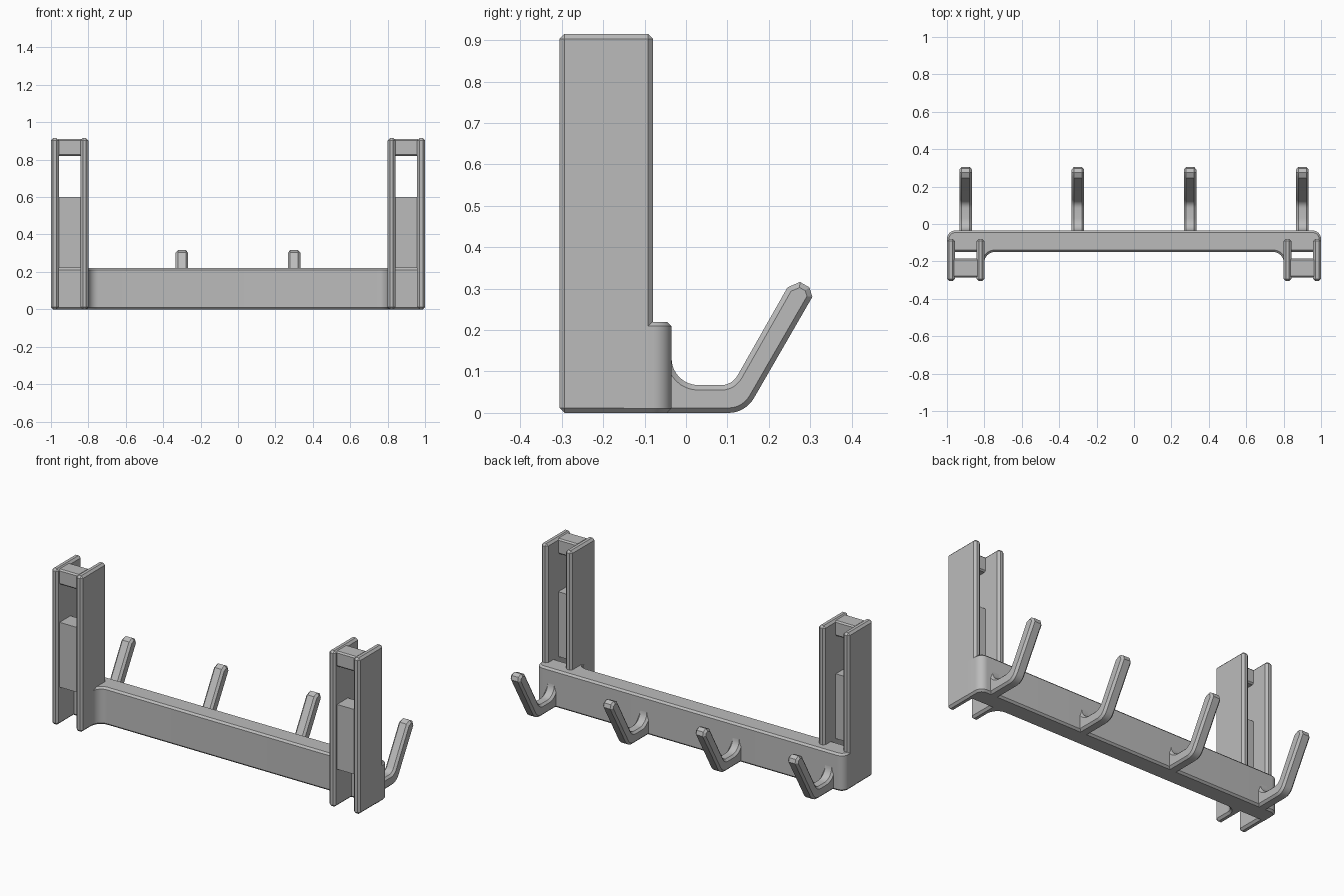
import bpy, bmesh, math
from mathutils import Vector

default = bpy.data.objects.get("Cube")
if default:
    bpy.data.objects.remove(default, do_unlink=True)

GREY = (0.5, 0.5, 0.5, 1)
plastic = bpy.data.materials.new("grey plastic")
plastic.use_nodes = True
plastic.diffuse_color = GREY
plastic.node_tree.nodes["Principled BSDF"].inputs["Base Color"].default_value = GREY
CHAMFER = 0.012


def finish(name, bm):
    bmesh.ops.recalc_face_normals(bm, faces=bm.faces)
    mesh = bpy.data.meshes.new(name)
    bm.to_mesh(mesh)
    bm.free()
    mesh.materials.append(plastic)
    obj = bpy.data.objects.new(name, mesh)
    bpy.context.collection.objects.link(obj)
    bpy.ops.object.select_all(action='DESELECT')
    obj.select_set(True)
    bpy.context.view_layer.objects.active = obj
    bpy.ops.object.shade_smooth_by_angle(angle=math.radians(30))
    return obj


def bevel(bm, edges, width):
    bmesh.ops.bevel(bm, geom=edges, offset=width, segments=1,
                    affect='EDGES', clamp_overlap=True)


def box(name, x, y, z, width=0.0):
    bm = bmesh.new()
    bmesh.ops.create_cube(bm, size=1)
    for v in bm.verts:
        for i, (lo, hi) in enumerate((x, y, z)):
            v.co[i] = lo if v.co[i] < 0 else hi
    if width:
        bevel(bm, bm.edges[:], width)
    return finish(name, bm)


def prism(name, points, step):
    """Extrude a flat outline and chamfer the rims of both end faces."""
    bm = bmesh.new()
    base = bm.faces.new([bm.verts.new(p) for p in points])
    ext = bmesh.ops.extrude_face_region(bm, geom=[base], use_keep_orig=True)
    cap = [g for g in ext["geom"] if isinstance(g, bmesh.types.BMFace)][0]
    bmesh.ops.translate(bm, vec=step, verts=cap.verts[:])
    bevel(bm, list(base.edges) + list(cap.edges), CHAMFER)
    return finish(name, bm)


def arc(cx, cy, r, start, end, n=8):
    angles = [math.radians(start + (end - start) * i / n) for i in range(n + 1)]
    return [(cx + r * math.cos(a), cy + r * math.sin(a)) for a in angles]


# Crossbar: rounded back corners, fillets where it meets the posts
half = [(1.0, -0.15)] + arc(0.955, -0.08, 0.045, 0, 90)
fillet = arc(0.745, -0.205, 0.055, 90, 0)
half = fillet + [(0.83, -0.205), (0.83, -0.15)] + half
outline = half + [(-x, y) for x, y in reversed(half)]
prism("crossbar", [(x, y, 0) for x, y in outline], Vector((0, 0, 0.22)))

# Posts: two side walls joined by a bridge and a middle block
for side, s in (("left", 1), ("right", -1)):
    def span(a, b):
        return tuple(sorted((s * a, s * b)))
    depth = (-0.305, -0.08)
    box(side + "_inner_wall", span(0.80, 0.842), depth, (0, 0.915), CHAMFER)
    box(side + "_outer_wall", span(0.958, 1.0), depth, (0, 0.915), CHAMFER)
    web = span(0.83, 0.97)
    box(side + "_top_bridge", web, (-0.285, -0.185), (0.82, 0.91), 0.008)
    box(side + "_middle_block", web, (-0.285, -0.185), (0.22, 0.60))

# Hooks: side profile in y and z, swept across the hook width
profile = [(-0.06, 0.0)]
profile += arc(0.103, 0.07, 0.07, -90, -30, 6)
profile += [(0.305, 0.28), (0.298, 0.303), (0.275, 0.316), (0.245, 0.303)]
profile += arc(0.085, 0.112, 0.045, -30, -90, 6)
profile += arc(0.03, 0.132, 0.065, -90, -180)
profile += [(-0.06, 0.132)]
WIDTH = 0.066
for i, x in enumerate((-0.9, -0.3, 0.3, 0.9)):
    prism("hook_%d" % (i + 1), [(x - WIDTH / 2, y, z) for y, z in profile],
          Vector((WIDTH, 0, 0)))
